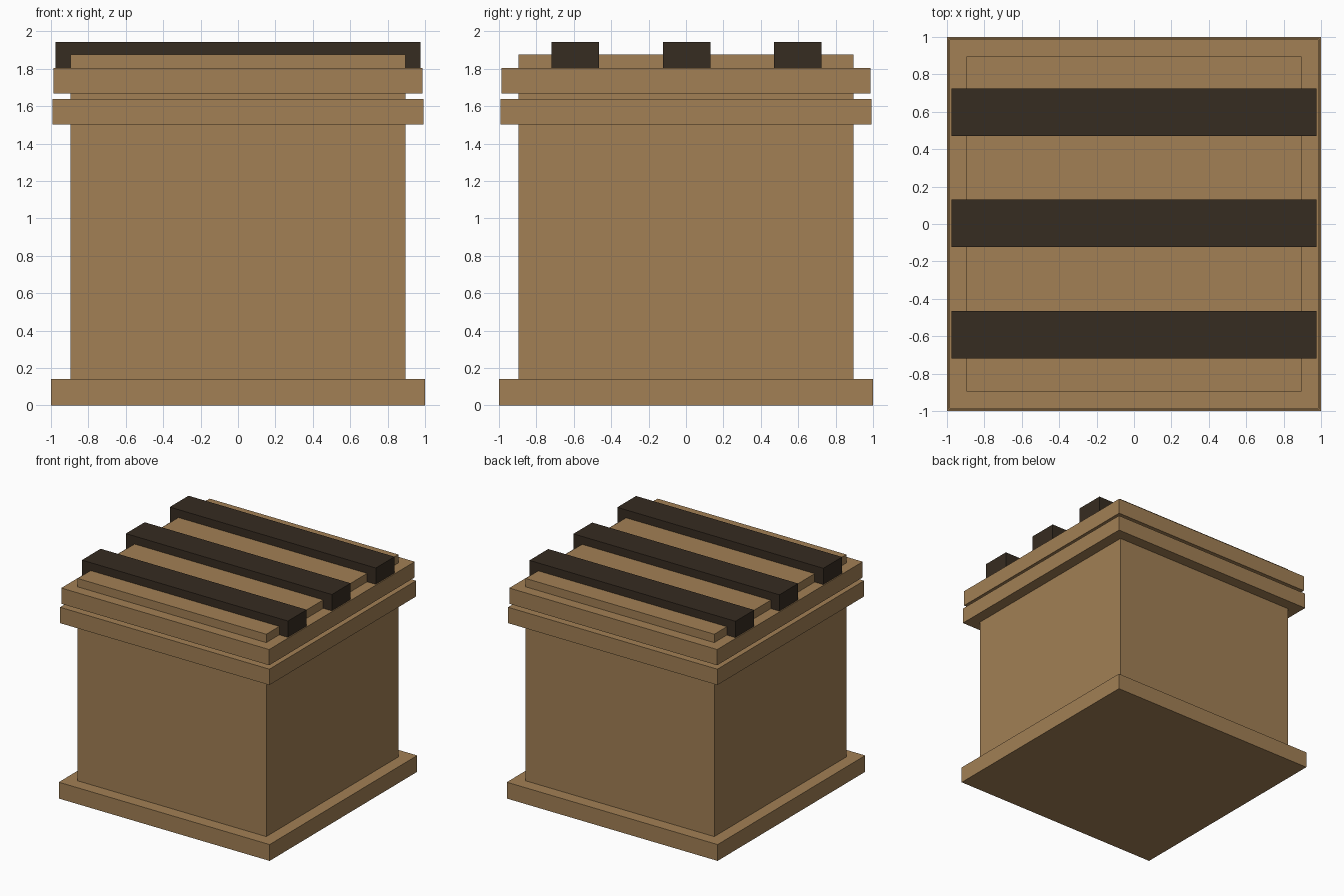
import bpy

if "Cube" in bpy.data.objects:
    bpy.data.objects.remove(bpy.data.objects["Cube"])


def material(name, rgb):
    mat = bpy.data.materials.new(name)
    mat.diffuse_color = (*rgb, 1)
    mat.use_nodes = True
    mat.node_tree.nodes["Principled BSDF"].inputs["Base Color"].default_value = mat.diffuse_color
    return mat


def box(name, half_x, half_y, z0, z1, mat, y=0):
    bpy.ops.mesh.primitive_cube_add(size=2, location=(0, y, (z0 + z1) / 2))
    ob = bpy.context.object
    ob.name = name
    ob.scale = (half_x, half_y, (z1 - z0) / 2)
    bpy.ops.object.transform_apply(location=False, rotation=False, scale=True)
    ob.data.materials.append(mat)


wood = material("wood", (0.36, 0.215, 0.09))
dark = material("dark_wood", (0.037, 0.025, 0.015))

# Crate body with base plinth and two rim bands
box("body", 0.895, 0.895, 0.0, 1.875, wood)
box("base", 1.0, 1.0, 0.0, 0.14, wood)
box("lower_band", 0.993, 0.993, 1.503, 1.639, wood)
box("upper_band", 0.986, 0.986, 1.668, 1.803, wood)

# Dark slats across the lid
for i in range(3):
    box(f"slat_{i + 1}", 0.977, 0.127, 1.803, 1.943, dark, y=0.003 + (i - 1) * 0.595)
